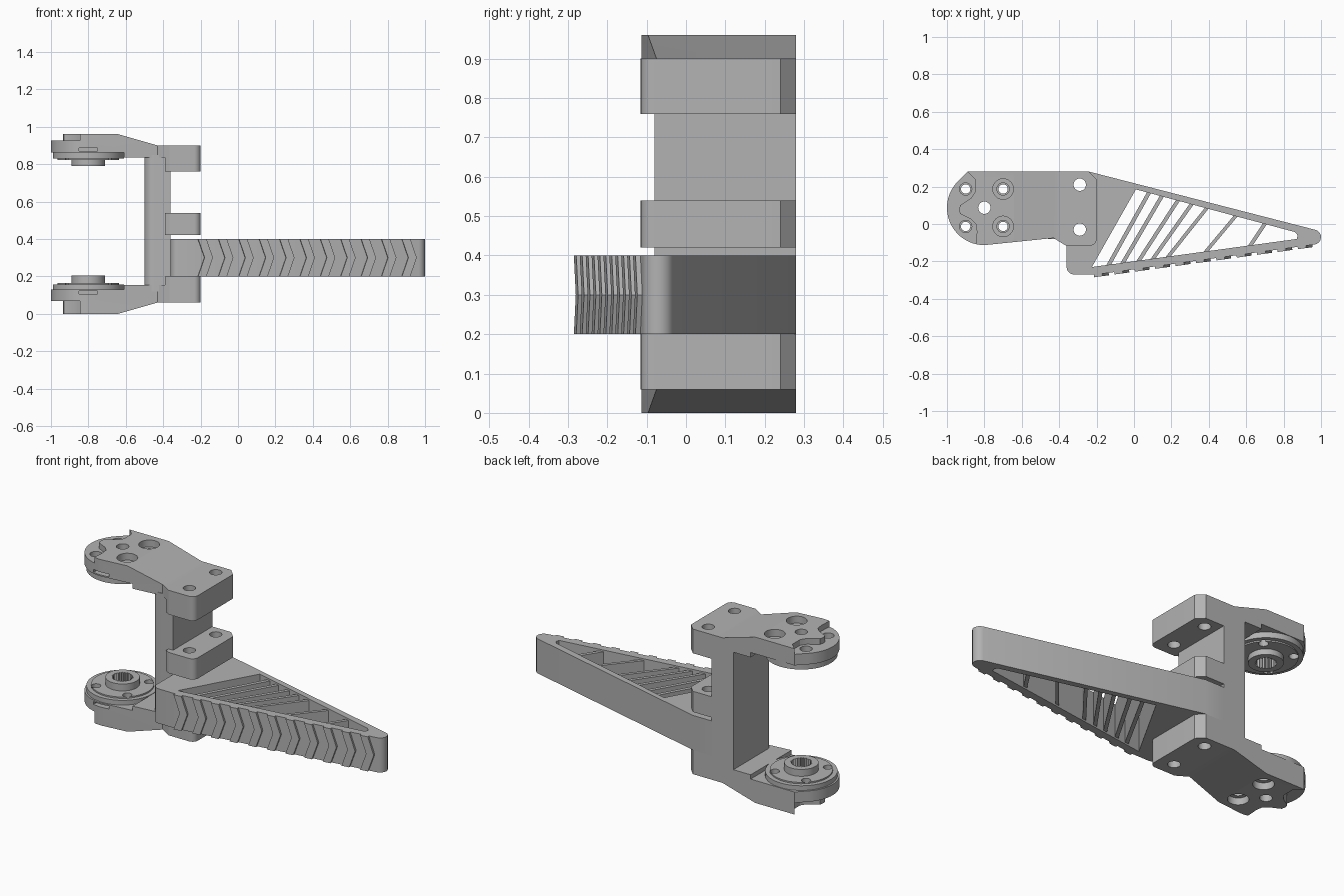
import bpy, bmesh, math
from mathutils import Matrix, Vector

if "Cube" in bpy.data.objects:
    bpy.data.objects.remove(bpy.data.objects["Cube"])

grey = bpy.data.materials.new("plain grey")
grey.use_nodes = True
grey.diffuse_color = (0.45, 0.45, 0.45, 1)
grey.node_tree.nodes["Principled BSDF"].inputs["Base Color"].default_value = (0.45, 0.45, 0.45, 1)

UPRIGHT = Matrix.Rotation(math.pi / 2, 4, 'X')


def arc(cx, cy, r, a0, a1, n=8):
    """Points on an arc, angles in degrees."""
    angles = [math.radians(a0 + (a1 - a0) * i / n) for i in range(n + 1)]
    return [(cx + r * math.cos(a), cy + r * math.sin(a)) for a in angles]


def circle(cx, cy, r, n=32):
    return arc(cx, cy, r, 0, 360, n)[:-1]


def prism(name, pts, lo, hi, frame=None):
    """Extrude an outline from lo to hi along local z."""
    bm = bmesh.new()
    lo, hi = min(lo, hi), max(lo, hi)
    base = bm.faces.new([bm.verts.new((x, y, lo)) for x, y in pts])
    top = bmesh.ops.extrude_face_region(bm, geom=[base])
    verts = [v for v in top["geom"] if isinstance(v, bmesh.types.BMVert)]
    bmesh.ops.translate(bm, verts=verts, vec=(0, 0, hi - lo))
    bmesh.ops.recalc_face_normals(bm, faces=bm.faces)
    mesh = bpy.data.meshes.new(name)
    bm.to_mesh(mesh)
    bm.free()
    if frame:
        mesh.transform(frame)
    mesh.materials.append(grey)
    obj = bpy.data.objects.new(name, mesh)
    bpy.context.collection.objects.link(obj)
    return obj


def activate(obj):
    bpy.ops.object.select_all(action='DESELECT')
    obj.select_set(True)
    bpy.context.view_layer.objects.active = obj


def boolean(obj, pts, lo, hi, frame=None, mode='DIFFERENCE'):
    """Cut (or intersect) an object with a temporary prism."""
    cutter = prism("cutter", pts, lo, hi, frame)
    cutter.hide_render = True
    mod = obj.modifiers.new("cut", 'BOOLEAN')
    mod.operation, mod.solver, mod.object = mode, 'EXACT', cutter
    activate(obj)
    bpy.ops.object.modifier_apply(modifier=mod.name)
    bpy.data.objects.remove(cutter)


def box(x0, x1, y0, y1):
    return [(x0, y0), (x1, y0), (x1, y1), (x0, y1)]


# Shared positions
CX, CY = -0.8, 0.087
BOLTS = [(CX + dx, CY + dy) for dx in (-0.1, 0.1) for dy in (-0.1, 0.1)]
PINS = [(-0.29, 0.21), (-0.29, -0.03)]

# Arm outline seen from above, and the stepped relief on its outer face
arm_outline = ([(-0.39, 0.28), (-0.89, 0.28)] + arc(CX, CY, 0.2, 130, 270, 24)
               + [(-0.43, -0.075), (-0.39, -0.1)])
relief = [(-1.2, 0.4), (-0.9, 0.4), (-0.89, 0.28), (-0.85, 0.24), (-0.85, 0.17),
          (-0.87, 0.14), (-0.93, 0.1), (-0.935, 0.075), (-0.93, 0.055), (-0.87, 0.025),
          (-0.845, 0), (-0.84, -0.04), (-0.85, -0.2), (-1.2, -0.2)]


def build_arm(side, outer, step, seat, inner, disc, boss, mid):
    out = 1 if outer > seat else -1
    # Arm plate: outline intersected with its side profile
    arm = prism(side + "_arm", arm_outline, -0.2, 1.2)
    profile = [(-1.1, outer), (-0.64, outer), (-0.43, mid), (-0.38, mid), (-0.38, inner),
               (-0.61, inner), (-0.61, seat), (-1.1, seat)]
    boolean(arm, profile, -0.5, 0.5, UPRIGHT, 'INTERSECT')
    boolean(arm, relief, step, outer + out * 0.1)
    for i, (x, y) in enumerate(BOLTS):
        boolean(arm, circle(x, y, 0.033, 24), -0.2, 1.2)
        if i > 1:
            boolean(arm, circle(x, y, 0.055), outer - out * 0.04, outer + out * 0.1)
    boolean(arm, circle(CX, CY, 0.033, 24), -0.2, 1.2)
    # Small slot in the front edge, next to the disc
    boolean(arm, box(CX - 0.05, CX + 0.05, -0.3, -0.07), seat + out * 0.008, seat + out * 0.024)
    # Round horn: stepped disc with bolt holes and a toothed hub
    lip = disc + out * 0.008
    horn = prism(side + "_horn_disc", circle(CX, CY, 0.19, 64), seat, lip)
    tier = prism(side + "_horn_tier", circle(CX, CY, 0.165, 64), lip, disc)
    hub = prism(side + "_horn_hub", circle(CX, CY, 0.09, 48), disc, boss)
    teeth = [(CX + r * math.cos(a), CY + r * math.sin(a)) for i in range(48)
             for a, r in [(math.tau * i / 48, 0.058 if i % 2 else 0.049)]]
    for part in (horn, tier, hub):
        boolean(part, teeth, -0.2, 1.2)
    for part in (horn, tier):
        for x, y in BOLTS:
            boolean(part, circle(x, y, 0.025, 24), -0.2, 1.2)


build_arm("upper", 0.96, 0.927, 0.863, 0.835, 0.822, 0.79, 0.9)
build_arm("lower", 0, 0.067, 0.13, 0.155, 0.165, 0.205, 0.06)

# Upright spine joining the arms, with a rounded front edge
prism("spine", [(-0.36, 0.28), (-0.5, 0.28)] + arc(-0.45, -0.03, 0.05, 180, 270)
      + [(-0.36, -0.08)], 0.12, 0.85)

# Three hinge lugs with pin holes
lug_outline = ([(-0.39, 0.28), (-0.39, -0.1), (-0.365, -0.115)]
               + arc(-0.235, -0.08, 0.035, 270, 360) + [(-0.2, 0.24), (-0.24, 0.28)])
for name, z0, z1 in (("lower", 0.06, 0.2), ("middle", 0.42, 0.54), ("upper", 0.76, 0.9)):
    lug = prism(name + "_lug", lug_outline, z0, z1)
    for x, y in PINS:
        boolean(lug, circle(x, y, 0.033, 24), z0 - 0.1, z1 + 0.1)

# Tapered finger with a triangular opening
finger = prism("finger", [(-0.36, 0.28), (-0.24, 0.28)] + arc(0.96, -0.07, 0.04, 75, -80)
               + [(-0.2, -0.27)] + arc(-0.32, -0.23, 0.04, 270, 180), 0.2, 0.4)
boolean(finger, [(-0.225, -0.23), (0.01, 0.185), (0.86, -0.043), (0.875, -0.06),
                 (0.87, -0.08)], 0, 0.6)
for x, y in PINS:
    boolean(finger, circle(x, y, 0.033, 24), 0, 0.6)

# Slanted ribs crossing the opening
for low, high in ((-0.14, 0.083), (-0.065, 0.152), (0.02, 0.238), (0.095, 0.312),
                  (0.175, 0.393), (0.377, 0.548), (0.617, 0.703)):
    y0, y1 = -0.208 + 0.137 * low, 0.195 - 0.268 * high
    prism("finger_rib", [(low - 0.012, y0), (low + 0.012, y0), (high + 0.012, y1),
                         (high - 0.012, y1)], 0.21, 0.39)

# Chevron grip ridges along the front edge
start, end = Vector((-0.2, -0.27, 0)), Vector((0.967, -0.109, 0))
along = end - start
turn = Matrix.Rotation(math.atan2(along.y, along.x), 4, 'Z')
chevron = [(0, 0.2), (0.045, 0.2), (0.08, 0.3), (0.045, 0.4), (0, 0.4), (0.035, 0.3)]
for i in range(11):
    spot = start + along.normalized() * (0.11 * i - 0.015)
    prism("grip_ridge", chevron, -0.006, 0.013, Matrix.Translation(spot) @ turn @ UPRIGHT)

for obj in list(bpy.context.collection.objects):
    if obj.type == 'MESH' and grey.name in obj.data.materials:
        activate(obj)
        bpy.ops.object.shade_smooth_by_angle(angle=math.radians(25))
